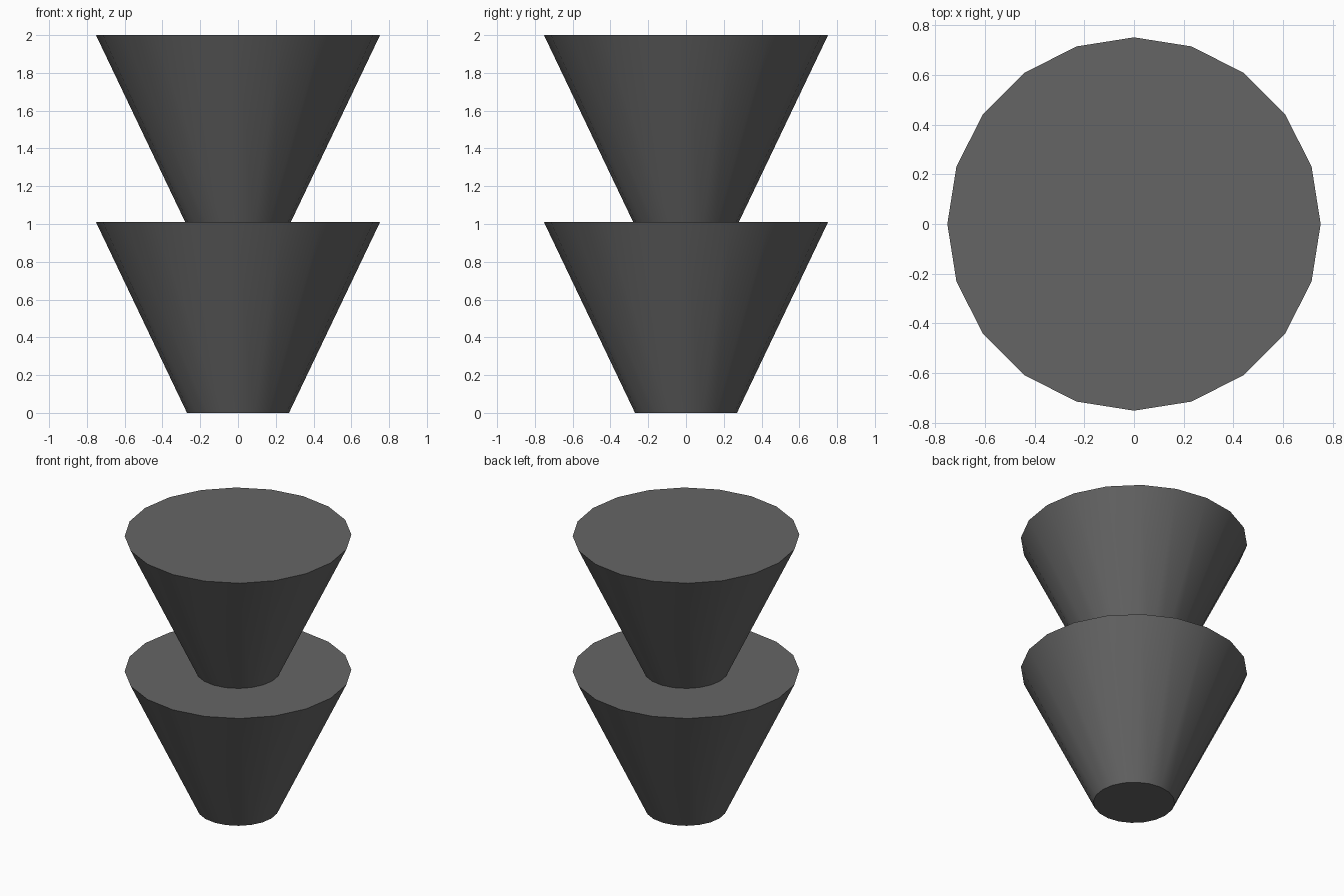
import bpy
import math

if "Cube" in bpy.data.objects:
    bpy.data.objects.remove(bpy.data.objects["Cube"])

# Dark grey finish shared by both parts
dark = bpy.data.materials.new("dark_grey")
dark.diffuse_color = (0.13, 0.13, 0.13, 1)
dark.use_nodes = True
dark.node_tree.nodes["Principled BSDF"].inputs["Base Color"].default_value = dark.diffuse_color

HEIGHT, R_BOTTOM, R_TOP = 1.01, 0.27, 0.752


def tapered_cup(name, base_z):
    """20-sided solid frustum, wide end up, with a corner on each axis."""
    bpy.ops.mesh.primitive_cone_add(
        vertices=20, radius1=R_BOTTOM, radius2=R_TOP, depth=HEIGHT,
        location=(0, 0, base_z + HEIGHT / 2))
    ob = bpy.context.object
    ob.name = name
    ob.data.materials.append(dark)
    bpy.ops.object.shade_smooth_by_angle(angle=math.radians(30))
    return ob


# Two identical cones, the upper one sunk slightly into the lower
tapered_cup("lower_cone", 0.0)
tapered_cup("upper_cone", 2.0 - HEIGHT)
